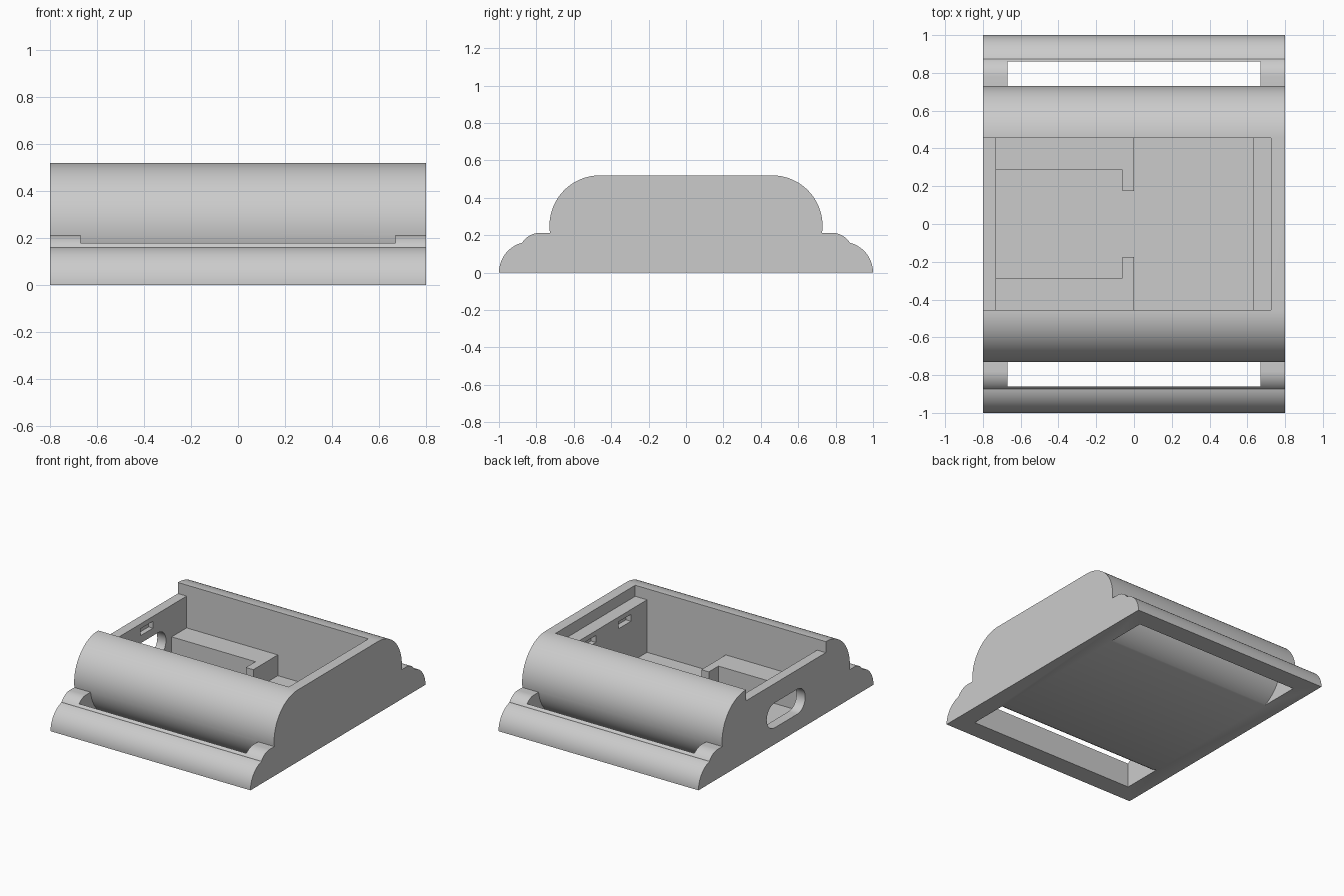
import bpy, bmesh
from math import sin, cos, radians
from mathutils import Vector

cube = bpy.data.objects.get("Cube")
if cube:
    bpy.data.objects.remove(cube, do_unlink=True)

grey = bpy.data.materials.new("light grey plastic")
grey.use_nodes = True
GREY = (0.6, 0.6, 0.6, 1)
grey.diffuse_color = GREY
grey.node_tree.nodes["Principled BSDF"].inputs["Base Color"].default_value = GREY


def arc(cu, cv, r, a0, a1, n=20):
    """Points on an arc, angles in degrees."""
    steps = [radians(a0 + (a1 - a0) * i / n) for i in range(n + 1)]
    return [(cu + r * cos(a), cv + r * sin(a)) for a in steps]


def prism(name, pts, axis, lo, hi):
    """Extrude a 2D outline along an axis from lo to hi."""
    place = {"x": lambda u, v: (lo, u, v),
             "y": lambda u, v: (u, lo, v),
             "z": lambda u, v: (u, v, lo)}[axis]
    bm = bmesh.new()
    face = bm.faces.new([bm.verts.new(place(u, v)) for u, v in pts])
    grown = bmesh.ops.extrude_face_region(bm, geom=[face])["geom"]
    shift = Vector([hi - lo if axis == a else 0 for a in "xyz"])
    bmesh.ops.translate(bm, vec=shift,
                        verts=[g for g in grown if isinstance(g, bmesh.types.BMVert)])
    bmesh.ops.recalc_face_normals(bm, faces=bm.faces)
    mesh = bpy.data.meshes.new(name)
    bm.to_mesh(mesh)
    bm.free()
    mesh.materials.append(grey)
    obj = bpy.data.objects.new(name, mesh)
    bpy.context.collection.objects.link(obj)
    return obj


def rect(u0, u1, v0, v1):
    return [(u0, v0), (u1, v0), (u1, v1), (u0, v1)]


def cut(target, cutter):
    """Subtract the cutter and discard it."""
    cutter.hide_render = True
    mod = target.modifiers.new("cut", "BOOLEAN")
    mod.operation = "DIFFERENCE"
    mod.solver = "EXACT"
    mod.object = cutter
    bpy.context.view_layer.objects.active = target
    bpy.ops.object.modifier_apply(modifier=mod.name)
    bpy.data.objects.remove(cutter, do_unlink=True)


# Case shell: stepped, rounded side profile
half = (arc(0.835, 0, 0.165, 0, 76.5)
        + arc(0.78, 0.1, 0.113, 35, 90, 10)
        + arc(0.46, 0.25, 0.27, -8, 90, 28))
profile = half + [(-y, z) for y, z in reversed(half)]
case = prism("case_shell", profile, "x", -0.8, 0.8)

# Strap openings that follow the rounded body underneath
opening = arc(0.46, 0.25, 0.27, -8, -80) + [(0.86, -0.016), (0.86, 0.3), (0.76, 0.3)]
for side in (1, -1):
    cut(case, prism("strap_cutter", [(side * y, z) for y, z in opening],
                    "x", -0.67, 0.67))

# Inner compartment with the lid recess, open at the right end
cavity = [(-0.9, 0.6), (-0.9, 0.44), (-0.73, 0.44), (-0.73, 0.06),
          (0.63, 0.06), (0.63, 0.44), (0.725, 0.44), (0.725, 0.6)]
cut(case, prism("cavity_cutter", cavity, "y", -0.455, 0.455))

# Rounded port through the right end wall
port = arc(0.13, 0.21, 0.09, -90, 90) + arc(-0.13, 0.21, 0.09, 90, 270)
cut(case, prism("port_cutter", port, "x", -0.9, -0.7))

# Shallow catches for the lid
cut(case, prism("catch_cutter", rect(-0.07, 0.07, 0.355, 0.405), "x", -0.765, -0.7))
for y in (-0.2, 0.2):
    cut(case, prism("catch_cutter", rect(y - 0.07, y + 0.07, 0.355, 0.405),
                    "x", 0.6, 0.67))

# Hooked rails on the compartment floor
rail = [(-0.75, 0.47), (-0.75, 0.285), (-0.06, 0.285), (-0.06, 0.175),
        (0, 0.175), (0, 0.47)]
rails = [prism(name, [(x, side * y) for x, y in rail], "z", 0.05, 0.21)
         for name, side in (("back_rail", 1), ("front_rail", -1))]

# Smooth curves, sharp edges
bpy.ops.object.select_all(action="DESELECT")
case.select_set(True)
bpy.context.view_layer.objects.active = case
bpy.ops.object.shade_smooth_by_angle(angle=radians(25))
